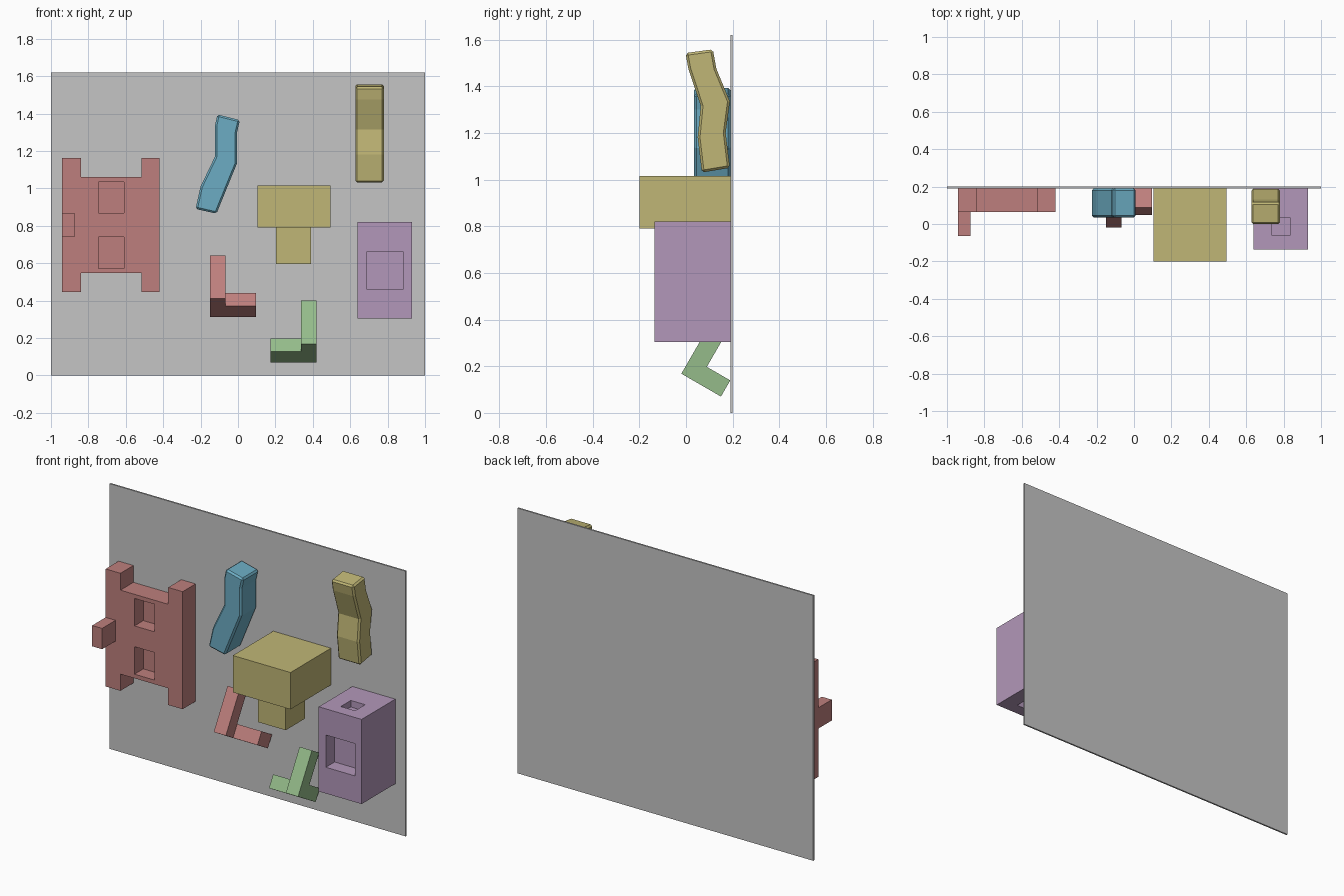
import bpy, bmesh, math

if "Cube" in bpy.data.objects:
    bpy.data.objects.remove(bpy.data.objects["Cube"])


def material(name, rgb):
    m = bpy.data.materials.new(name)
    m.diffuse_color = [(c / 255) ** 2.2 for c in rgb] + [1]
    m.use_nodes = True
    m.node_tree.nodes["Principled BSDF"].inputs["Base Color"].default_value = m.diffuse_color
    return m


GREY = material("wall grey", (195, 195, 195))
RED = material("dusty red", (188, 126, 124))
BLUE = material("dusty blue", (108, 171, 194))
YELLOW = material("mustard yellow", (191, 181, 117))
GREEN = material("soft green", (147, 186, 137))
PURPLE = material("soft purple", (177, 150, 184))


def prism(name, pts, axis, a, b, mat, bevel=0.0):
    """Extrude a 2D profile along x (profile in y,z) or y (profile in x,z)."""
    def place(p, t):
        return (t, p[0], p[1]) if axis == "x" else (p[0], t, p[1])
    bm = bmesh.new()
    lo = [bm.verts.new(place(p, a)) for p in pts]
    hi = [bm.verts.new(place(p, b)) for p in pts]
    bm.faces.new(lo)
    bm.faces.new(hi)
    for i in range(len(pts)):
        j = (i + 1) % len(pts)
        bm.faces.new((lo[i], lo[j], hi[j], hi[i]))
    bmesh.ops.recalc_face_normals(bm, faces=bm.faces)
    me = bpy.data.meshes.new(name)
    bm.to_mesh(me)
    bm.free()
    ob = bpy.data.objects.new(name, me)
    bpy.context.collection.objects.link(ob)
    me.materials.append(mat)
    if bevel:
        mod = ob.modifiers.new("soft_edges", "BEVEL")
        mod.width = bevel
        mod.segments = 1
        mod.limit_method = "ANGLE"
        mod.angle_limit = math.radians(50)
    return ob


def box(name, x, y, z, mat):
    return prism(name, [(x[0], z[0]), (x[1], z[0]), (x[1], z[1]), (x[0], z[1])],
                 "y", y[0], y[1], mat)


def cut(ob, boxes):
    """Sink box-shaped pockets into an object."""
    for x, y, z in boxes:
        c = box("pocket_cutter", x, y, z, ob.data.materials[0])
        c.hide_render = True
        mod = ob.modifiers.new("pocket", "BOOLEAN")
        mod.operation = "DIFFERENCE"
        mod.solver = "EXACT"
        mod.object = c
        bpy.context.view_layer.update()
        dg = bpy.context.evaluated_depsgraph_get()
        me = bpy.data.meshes.new_from_object(ob.evaluated_get(dg))
        ob.modifiers.clear()
        ob.data = me
        bpy.data.objects.remove(c)


BACK = 0.19  # front surface of the wall

# Wall panel
box("wall_panel", (-1, 1), (BACK, 0.2), (0, 1.62), GREY)

# Red frame hold with two pockets and a side knob
frame = prism("frame_hold", [
    (-0.94, 0.445), (-0.84, 0.445), (-0.84, 0.547), (-0.517, 0.547),
    (-0.517, 0.445), (-0.42, 0.445), (-0.42, 1.163), (-0.517, 1.163),
    (-0.517, 1.06), (-0.84, 1.06), (-0.84, 1.163), (-0.94, 1.163)],
    "y", 0.065, BACK, RED)
cut(frame, [((-0.745, -0.61), (0, 0.15), z) for z in ((0.572, 0.74), (0.867, 1.035))])
box("frame_knob", (-0.94, -0.873), (-0.065, 0.065), (0.74, 0.867), RED)

# Yellow block hold with a smaller block below
box("block_hold", (0.105, 0.495), (-0.2, BACK), (0.79, 1.015), YELLOW)
box("block_stem", (0.203, 0.39), (-0.097, 0.09), (0.595, 0.79), YELLOW)

# Purple box hold with a front pocket and end pockets
crate = box("box_hold", (0.64, 0.93), (-0.135, BACK), (0.303, 0.82), PURPLE)
cut(crate, [((0.688, 0.885), (-0.2, -0.05), (0.463, 0.66)),
            ((0.738, 0.835), (-0.062, 0.035), (0.78, 0.9)),
            ((0.738, 0.835), (-0.062, 0.035), (0.2, 0.343))])

# Bent bars
prism("bent_bar_blue", [
    (-0.11, 1.395), (0.01, 1.365), (-0.005, 1.3), (-0.005, 1.135), (-0.115, 0.865),
    (-0.227, 0.89), (-0.2, 1.01), (-0.123, 1.17), (-0.123, 1.335)],
    "y", 0.035, BACK, BLUE, 0.01)
prism("bent_bar_yellow", [
    (-0.002, 1.542), (0.115, 1.558), (0.13, 1.475), (0.188, 1.335), (0.17, 1.2),
    (0.188, 1.05), (0.068, 1.03), (0.05, 1.18), (0.063, 1.315), (0.01, 1.475)],
    "x", 0.627, 0.78, YELLOW, 0.01)


# Corner brackets: a bent arm tilted 30 degrees, with a foot to one side
def bracket(name, x0, x1, foot_x, z, mat):
    c, s = math.cos(math.radians(30)), 0.5

    def tilt(pts):
        return [(-0.02 + w * c + u * s, z - w * s + u * c) for w, u in pts]
    t, reach, rise = 0.08, 0.196, 0.267
    prism(name + "_arm", tilt([(0, 0), (reach, 0), (reach, t), (t, t), (t, rise), (0, rise)]),
          "x", x0, x1, mat)
    near = x0 if foot_x < x0 else x1
    prism(name + "_foot", tilt([(t, 0), (reach, 0), (reach, t), (t, t)]),
          "x", min(near, foot_x), max(near, foot_x), mat)


bracket("red_bracket", -0.15, -0.068, 0.097, 0.41, RED)
bracket("green_bracket", 0.337, 0.42, 0.175, 0.168, GREEN)
